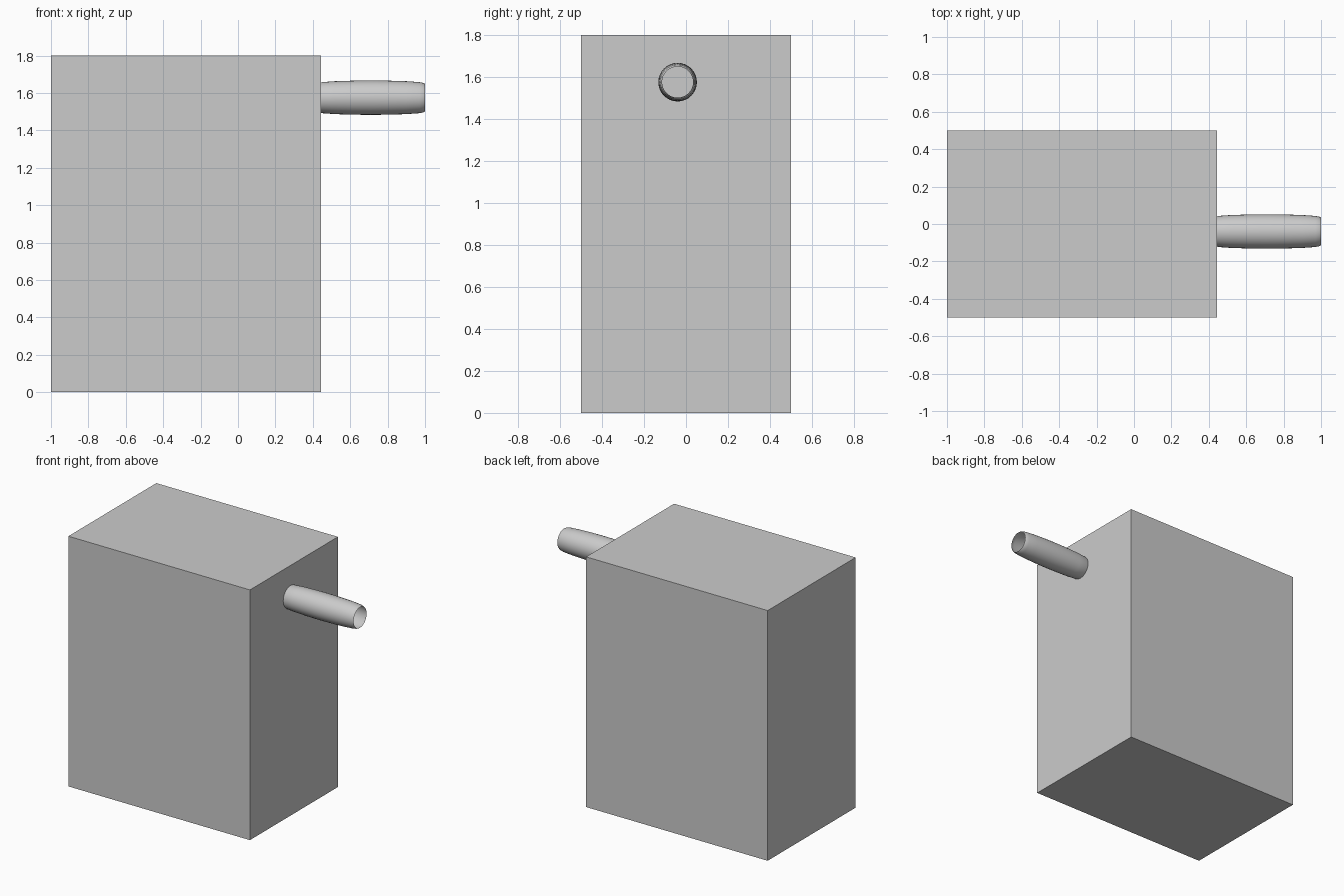
import bpy, bmesh, math

if "Cube" in bpy.data.objects:
    bpy.data.objects.remove(bpy.data.objects["Cube"])

def add_object(name, bm):
    mesh = bpy.data.meshes.new(name)
    bm.to_mesh(mesh)
    bm.free()
    obj = bpy.data.objects.new(name, mesh)
    bpy.context.collection.objects.link(obj)
    return obj

# Main box body
bm = bmesh.new()
bmesh.ops.create_cube(bm, size=1)
bmesh.ops.scale(bm, vec=(1.445, 1.0, 1.8), verts=bm.verts)
bmesh.ops.translate(bm, vec=(-0.2775, 0, 0.9), verts=bm.verts)
add_object("box_body", bm)

# Barrel-shaped hollow handle, open at its outer end: (x, radius)
profile = [(0.425, 0.060), (0.425, 0.075), (0.45, 0.083), (0.52, 0.088),
           (0.62, 0.091), (0.71, 0.092), (0.80, 0.091), (0.90, 0.088),
           (0.97, 0.083), (0.99, 0.079), (1.0, 0.074)]
sides = 32
cy, cz = -0.04, 1.575
bm = bmesh.new()
rings = []
for x, r in profile:
    rings.append([bm.verts.new((x, cy + r * math.cos(2 * math.pi * i / sides),
                                cz + r * math.sin(2 * math.pi * i / sides)))
                  for i in range(sides)])
for a, b in zip(rings, rings[1:]):
    for i in range(sides):
        j = (i + 1) % sides
        bm.faces.new((a[i], a[j], b[j], b[i]))
bmesh.ops.recalc_face_normals(bm, faces=bm.faces)
handle = add_object("side_handle", bm)

# Smooth shading on the handle
bpy.ops.object.select_all(action='DESELECT')
handle.select_set(True)
bpy.context.view_layer.objects.active = handle
bpy.ops.object.shade_smooth_by_angle(angle=math.radians(35))
